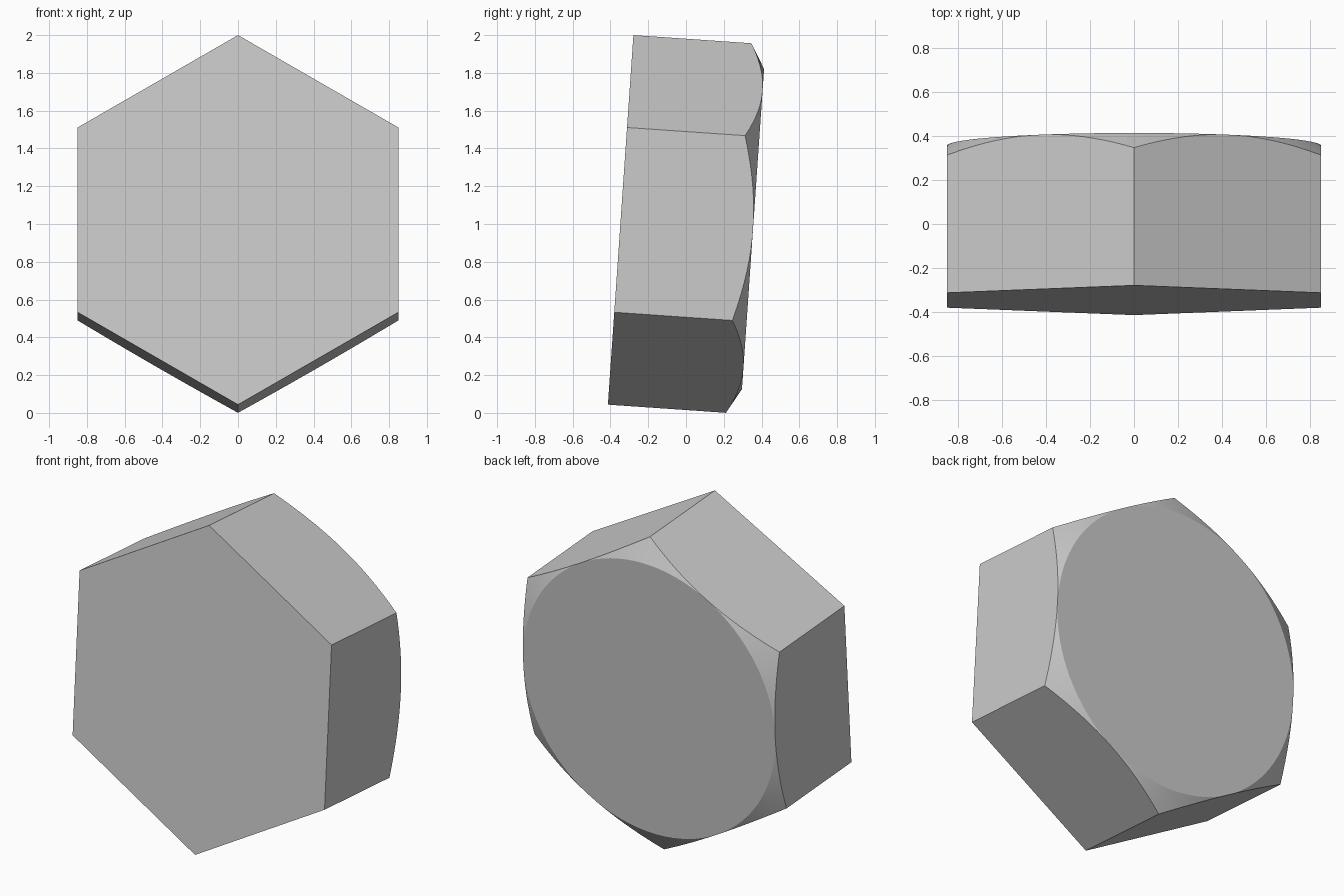
import bpy, bmesh
from math import pi, cos, sin, tan, radians

if "Cube" in bpy.data.objects:
    bpy.data.objects.remove(bpy.data.objects["Cube"])

RADIUS = 0.9805                    # hexagon corner radius
FLAT = RADIUS * cos(pi / 6)        # centre to flat, also the cap circle radius
HEIGHT = 0.7025
CHAMFER = tan(radians(30))
STEPS = 16                         # segments along each of the six sides
COUNT = 6 * STEPS


def polar(bm, r, a, z):
    return bm.verts.new((r * cos(a), r * sin(a), z))


bm = bmesh.new()
# plain hexagonal front face, with corners on the local y axis
base = [polar(bm, RADIUS, pi / 6 + i * pi / 3, 0) for i in range(6)]
bm.faces.new(base[::-1])

# curved rim where the chamfer cone meets the flats, and the round cap
rim, cap = [], []
for i in range(COUNT):
    a = pi / 6 + 2 * pi * i / COUNT
    r = FLAT / cos((i % STEPS) / STEPS * pi / 3 - pi / 6)
    rim.append(polar(bm, r, a, HEIGHT - (r - FLAT) * CHAMFER))
    cap.append(polar(bm, FLAT, a, HEIGHT))
bm.faces.new(cap)

# chamfer strip
for i in range(COUNT):
    j = (i + 1) % COUNT
    bm.faces.new((rim[i], rim[j], cap[j], cap[i]))

# six flat sides
for s in range(6):
    edge = [rim[(s * STEPS + k) % COUNT] for k in range(STEPS + 1)]
    bm.faces.new([base[s], base[(s + 1) % 6]] + edge[::-1])

# the cap touches the middle of every flat
bmesh.ops.remove_doubles(bm, verts=bm.verts[:], dist=1e-5)
bmesh.ops.recalc_face_normals(bm, faces=bm.faces[:])

mesh = bpy.data.meshes.new("hex_bolt_head")
bm.to_mesh(mesh)
bm.free()
head = bpy.data.objects.new("hex_bolt_head", mesh)
bpy.context.collection.objects.link(head)

# lay the axis along y with a slight tilt
head.rotation_euler = (radians(-93.95), 0, 0)
head.location = (0, -0.346, 1.0218)

bpy.context.view_layer.objects.active = head
head.select_set(True)
bpy.ops.object.shade_smooth_by_angle(angle=radians(20))
